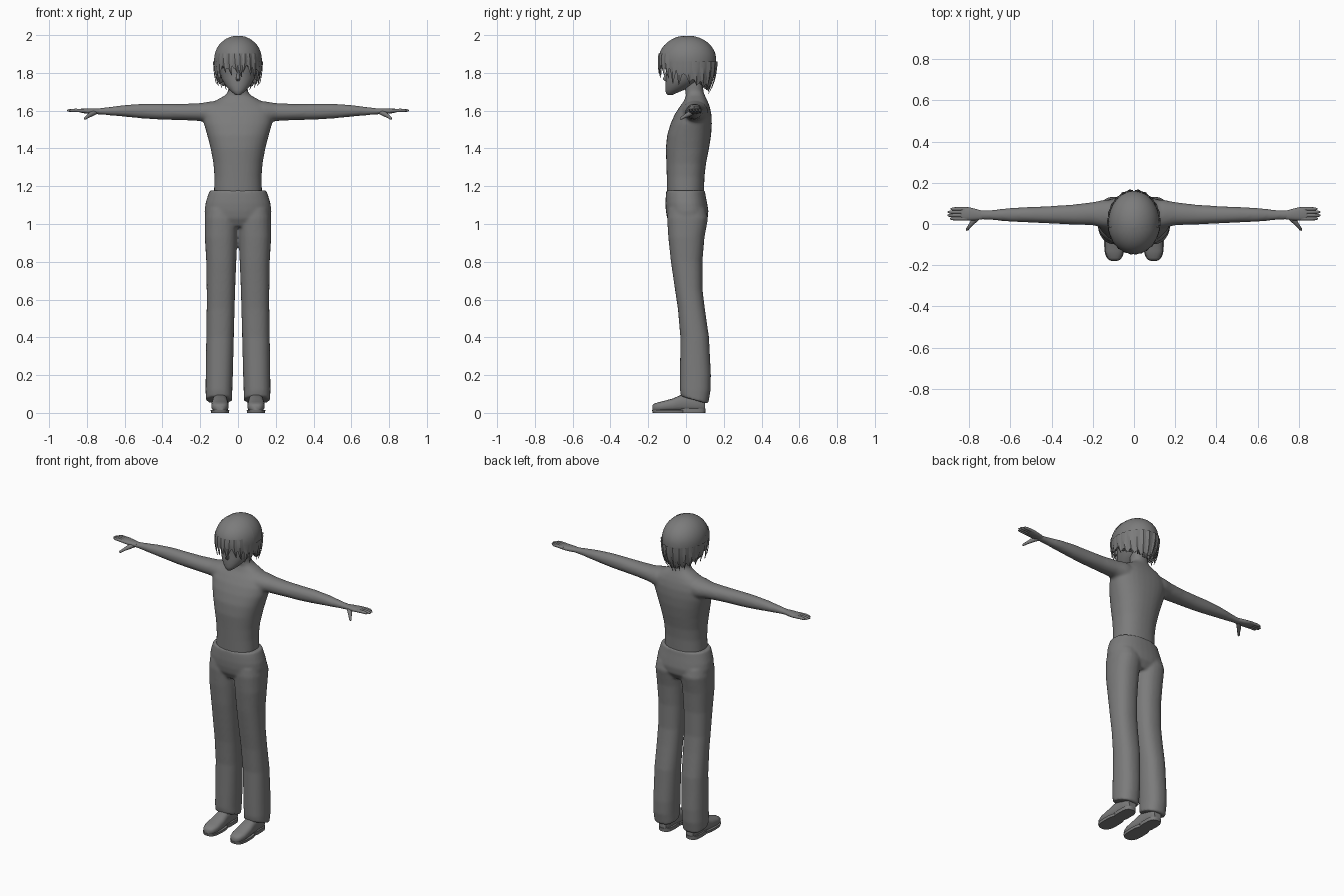
import bpy, bmesh, math
from mathutils import Vector

if "Cube" in bpy.data.objects:
    bpy.data.objects.remove(bpy.data.objects["Cube"])

grey = bpy.data.materials.new("plain grey")
grey.diffuse_color = (0.2, 0.2, 0.2, 1)
grey.use_nodes = True
grey.node_tree.nodes["Principled BSDF"].inputs["Base Color"].default_value = grey.diffuse_color


def make(name, bm, angle=50):
    bmesh.ops.recalc_face_normals(bm, faces=bm.faces)
    me = bpy.data.meshes.new(name)
    bm.to_mesh(me)
    bm.free()
    ob = bpy.data.objects.new(name, me)
    bpy.context.collection.objects.link(ob)
    me.materials.append(grey)
    bpy.ops.object.select_all(action='DESELECT')
    ob.select_set(True)
    bpy.context.view_layer.objects.active = ob
    bpy.ops.object.shade_smooth_by_angle(angle=math.radians(angle))
    return ob


def loft(bm, axis, rows, n=24, power=2.3, tilt=0.0, side=1):
    """Capped loft; each row is position, then min/max across and min/max along."""
    rings = []
    for i, (p, a0, a1, b0, b1) in enumerate(rows):
        ring = []
        for k in range(n):
            t = 2 * math.pi * k / n
            c, s = math.cos(t), math.sin(t)
            a = (a0 + a1) / 2 + (a1 - a0) / 2 * math.copysign(abs(c) ** (2 / power), c)
            b = (b0 + b1) / 2 + (b1 - b0) / 2 * math.copysign(abs(s) ** (2 / power), s)
            if axis == 'z':
                co = (a * side, b, p - (tilt * b if i == 0 else 0))
            elif axis == 'x':
                co = (p * side, a, b)
            else:
                co = (a * side, p, b)
            ring.append(bm.verts.new(co))
        rings.append(ring)
    for r0, r1 in zip(rings, rings[1:]):
        for k in range(n):
            bm.faces.new((r0[k], r0[(k + 1) % n], r1[(k + 1) % n], r1[k]))
    bm.faces.new(rings[0])
    bm.faces.new(rings[-1])


def blend(ob, voxel, steps):
    """Fuse overlapping volumes into one smooth skin."""
    r = ob.modifiers.new("fuse", 'REMESH')
    r.mode, r.voxel_size, r.use_smooth_shade = 'VOXEL', voxel, True
    s = ob.modifiers.new("soften", 'SMOOTH')
    s.factor, s.iterations = 0.5, steps


def tube(bm, pts, radii, n=10):
    """Tapered round limb through points."""
    rings = []
    for i, p in enumerate(pts):
        d = Vector(pts[min(i + 1, len(pts) - 1)]) - Vector(pts[max(i - 1, 0)])
        q = d.to_track_quat('Z', 'Y')
        rings.append([bm.verts.new(Vector(p) + q @ Vector((radii[i] * math.cos(2 * math.pi * k / n),
                      radii[i] * math.sin(2 * math.pi * k / n), 0))) for k in range(n)])
    for r0, r1 in zip(rings, rings[1:]):
        for k in range(n):
            bm.faces.new((r0[k], r0[(k + 1) % n], r1[(k + 1) % n], r1[k]))
    bm.faces.new(rings[0])
    bm.faces.new(rings[-1])


# Torso, neck and both arms fused together
bm = bmesh.new()
loft(bm, 'z', [(1.10, -.125, .125, -.098, .09), (1.17, -.127, .127, -.10, .095),
               (1.25, -.125, .125, -.102, .098), (1.32, -.13, .13, -.104, .106),
               (1.40, -.145, .145, -.107, .122), (1.47, -.163, .163, -.10, .133),
               (1.53, -.18, .18, -.082, .137), (1.58, -.185, .185, -.06, .135),
               (1.62, -.172, .172, -.034, .126), (1.65, -.125, .125, -.012, .115),
               (1.68, -.07, .07, .0, .10), (1.70, -.052, .052, -.005, .092),
               (1.80, -.05, .05, -.005, .09)], n=32)
for side in (1, -1):
    loft(bm, 'x', [(.06, -.03, .115, 1.53, 1.648), (.14, -.022, .118, 1.53, 1.65),
                   (.20, -.006, .106, 1.545, 1.64), (.30, -.003, .094, 1.55, 1.636),
                   (.42, .003, .086, 1.553, 1.637), (.50, .007, .083, 1.558, 1.637),
                   (.60, .011, .078, 1.568, 1.63), (.70, .02, .067, 1.577, 1.617),
                   (.76, .023, .066, 1.581, 1.611)], power=2.1, side=side)
blend(make("torso_and_arms", bm), 0.008, 8)

# Hands: palm, four fingers, thumb
for side, label in ((1, "left"), (-1, "right")):
    bm = bmesh.new()
    loft(bm, 'x', [(.735, .023, .064, 1.583, 1.611), (.77, .018, .074, 1.582, 1.612),
                   (.80, .017, .081, 1.584, 1.612), (.825, .017, .083, 1.588, 1.611),
                   (.84, .019, .081, 1.591, 1.609)], n=16, side=side)
    for y, tip in ((.026, .893), (.042, .905), (.058, .903), (.073, .89)):
        tube(bm, [(.81 * side, y, 1.599), (.86 * side, y, 1.602), ((tip - .01) * side, y, 1.601),
                  (tip * side, y, 1.60)], [.0095, .009, .0075, .003])
    tube(bm, [(.755 * side, .035, 1.592), (.78 * side, .012, 1.580), (.795 * side, -.008, 1.570),
              (.81 * side, -.027, 1.558), (.813 * side, -.031, 1.555)], [.013, .013, .009, .007, .003])
    make(label + "_hand", bm)

# Trousers: seat plus two legs fused together
bm = bmesh.new()
loft(bm, 'z', [(.985, -.12, .12, -.075, .085), (1.03, -.174, .174, -.10, .115),
               (1.07, -.177, .177, -.107, .119), (1.11, -.172, .172, -.109, .112),
               (1.15, -.16, .16, -.107, .104), (1.178, -.15, .15, -.104, .10)], n=32)
for side in (1, -1):
    loft(bm, 'z', [(.08, .03, .17, -.027, .118), (.12, .03, .172, -.032, .13),
                   (.20, .027, .171, -.032, .132), (.40, .022, .168, -.03, .122),
                   (.55, .018, .166, -.043, .10), (.65, .015, .166, -.058, .088),
                   (.80, .009, .168, -.08, .087), (.93, .003, .176, -.094, .098),
                   (1.03, -.002, .176, -.10, .117), (1.08, .0, .168, -.095, .105)],
         tilt=.28, side=side)
blend(make("trousers", bm), 0.008, 5)

# Shoes: upper, ankle and sole
for side, label in ((1, "left"), (-1, "right")):
    bm = bmesh.new()
    loft(bm, 'y', [(-.178, .078, .112, .012, .04), (-.165, .061, .129, .008, .051),
                   (-.13, .05, .141, .008, .06), (-.07, .05, .141, .008, .076),
                   (-.02, .056, .135, .008, .098), (.04, .06, .131, .008, .10),
                   (.085, .06, .13, .008, .085), (.10, .07, .12, .012, .07)],
         n=20, power=2.6, side=side)
    make(label + "_shoe", bm)
    bm = bmesh.new()
    loft(bm, 'z', [(.05, .06, .13, -.01, .085), (.16, .065, .128, .0, .085)], side=side)
    make(label + "_ankle", bm)
    bm = bmesh.new()
    loft(bm, 'z', [(0, .048, .143, -.176, .0), (.016, .046, .145, -.18, .0)], power=2.8, side=side)
    loft(bm, 'z', [(0, .054, .136, -.04, .102), (.022, .054, .136, -.04, .104)], power=3, side=side)
    make(label + "_sole", bm)

# Head with pointed chin
bm = bmesh.new()
loft(bm, 'z', [(1.683, -.012, .012, -.098, -.072), (1.693, -.026, .026, -.106, -.05),
               (1.71, -.046, .046, -.109, -.01), (1.735, -.068, .068, -.109, .04),
               (1.77, -.088, .088, -.107, .09), (1.81, -.097, .097, -.103, .12),
               (1.87, -.104, .104, -.112, .13), (1.93, -.09, .09, -.10, .11),
               (1.965, -.05, .05, -.06, .07)], n=28, power=2.1)
make("head", bm)
bm = bmesh.new()
loft(bm, 'z', [(1.757, -.008, .008, -.112, -.09), (1.768, -.011, .011, -.123, -.09),
               (1.785, -.008, .008, -.115, -.09), (1.82, -.005, .005, -.104, -.09)], n=10)
make("nose", bm)


# Hair surface: angle 0 faces front
def hair(phi, z, lift=0.0):
    h = (z - 1.87) / (.127 if z > 1.87 else .24)
    s = math.sqrt(max(0, 1 - h * h))
    wide = 1 + lift * 8
    return Vector((.124 * s * wide * math.sin(phi), .01 - .15 * s * wide * math.cos(phi),
                   z + (lift * .4 if z > 1.87 else 0)))


def hem(phi):
    a = abs(math.degrees(phi))
    return 1.83 if a < 50 else 1.83 - .075 * min(1, (a - 50) / 50) - .045 * max(0, (a - 100) / 80)


def shell(name, lift, keep):
    n, rows = 72, 14
    bm = bmesh.new()
    rings = []
    for j in range(rows + 2):
        ring = []
        for k in range(n):
            phi = -math.pi + 2 * math.pi * k / n
            low = hem(phi) + (.010 if k % 4 < 2 else -.008)
            t = math.sin(math.pi / 2 * min(j, rows) / rows)
            z = 1.9965 + (low - 1.9965) * (1 - math.cos(math.pi / 2 * min(j, rows) / rows)) ** .9
            p = hair(phi, z, lift)
            if j > rows:  # underside tucked in to the scalp
                p = Vector((p.x * .68, .02 + (p.y - .02) * .68, p.z + .02))
            ring.append(bm.verts.new(p))
        rings.append(ring)
    for r0, r1 in zip(rings, rings[1:]):
        for k in range(n):
            bm.faces.new((r0[k], r0[(k + 1) % n], r1[(k + 1) % n], r1[k]))
    bm.faces.new(rings[0])
    drop = [f for f in bm.faces if not keep(f.calc_center_median())]
    bmesh.ops.delete(bm, geom=drop, context='FACES')
    make(name, bm)


shell("hair_cap", 0, lambda c: True)
shell("front_hair", .004, lambda c: c.y < -.015)

# Hair locks: ridged strips tapering to points
bm = bmesh.new()


def lock(phi, z0, z1, width, drift=0.0, flick=.006):
    rows = []
    for i in range(6):
        t = i / 5
        c, w = phi + drift * t * t, width * (1 - t ** 1.8) + .004
        z = z0 + (z1 - z0) * t
        lift = .004 + flick * t * t
        rows.append([bm.verts.new(hair(c + s * w, z, lift + (.004 if s == 0 else 0))) for s in (-1, 0, 1)])
    for a, b in zip(rows, rows[1:]):
        for k in (0, 1):
            bm.faces.new((a[k], a[k + 1], b[k + 1], b[k]))


for deg, tip, drift in ((-48, 1.775, -4), (-36, 1.80, 5), (-22, 1.785, 6), (-8, 1.80, 6),
                        (4, 1.775, 5), (17, 1.80, -5), (28, 1.785, 6), (42, 1.77, 4)):
    lock(math.radians(deg), 1.90, tip, .15, math.radians(drift), .002)
for s in (1, -1):
    for deg, tip in ((60, 1.745), (74, 1.735), (90, 1.74), (106, 1.73), (122, 1.72),
                     (138, 1.71), (154, 1.70), (170, 1.69)):
        lock(math.radians(deg) * s, 1.86, tip, .14, math.radians(-5 if deg < 80 else 4) * s)
make("hair_locks", bm, 30)
